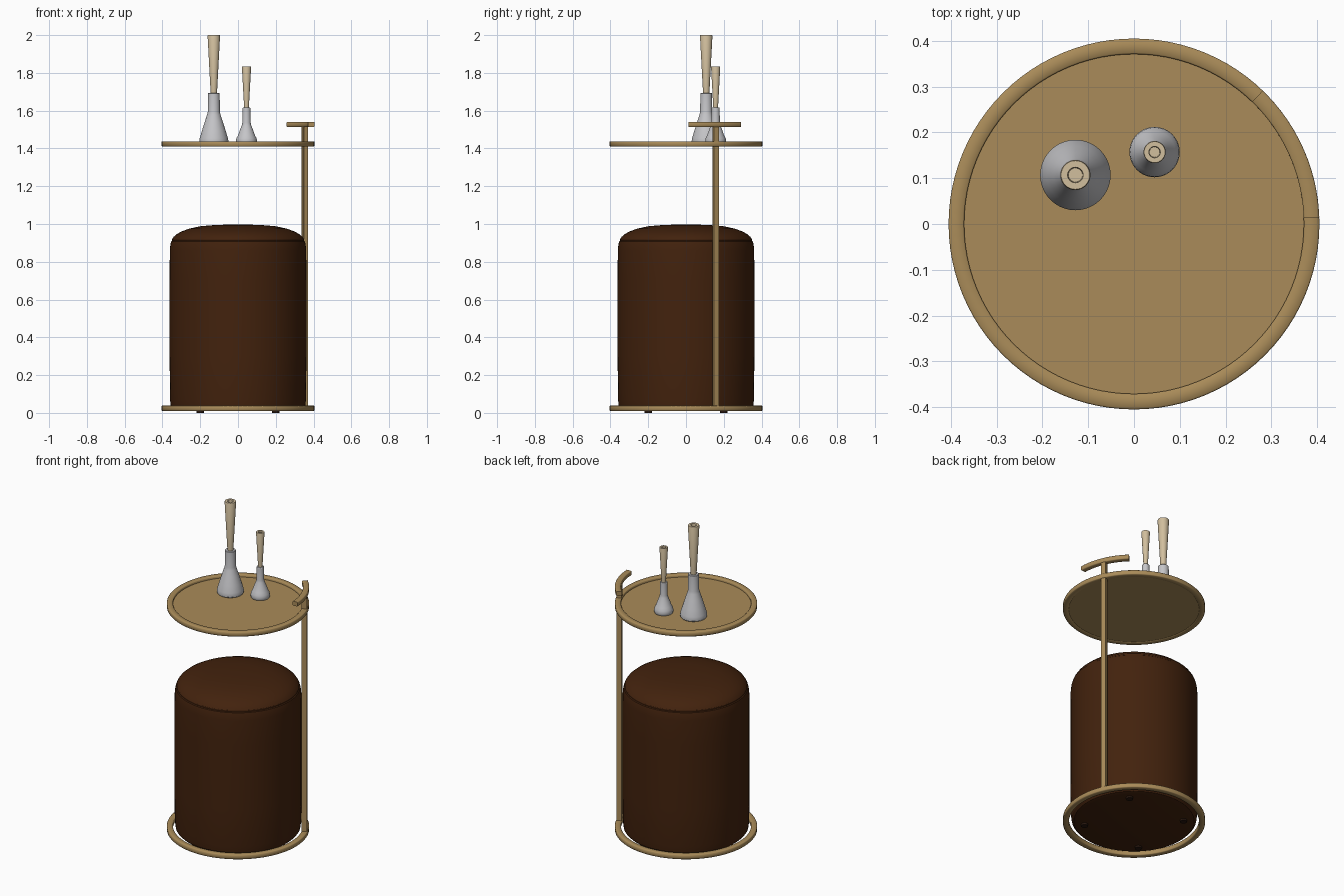
import bpy, bmesh
from math import radians, sin, cos, tau, ceil
from mathutils import Vector

if "Cube" in bpy.data.objects:
    bpy.data.objects.remove(bpy.data.objects["Cube"])


def material(name, rgb):
    mat = bpy.data.materials.new(name)
    mat.use_nodes = True
    mat.diffuse_color = (*rgb, 1)
    mat.node_tree.nodes["Principled BSDF"].inputs["Base Color"].default_value = (*rgb, 1)
    return mat


BRASS = material("brass", (0.40, 0.26, 0.10))
LEATHER = material("brown_leather", (0.055, 0.016, 0.004))
GREY = material("pale_grey", (0.56, 0.56, 0.58))
CREAM = material("cream_wood", (0.64, 0.52, 0.34))
BLACK = material("dark_rubber", (0.02, 0.008, 0.004))


def finish(name, bm, mat, angle=30):
    bmesh.ops.remove_doubles(bm, verts=bm.verts, dist=1e-5)
    bmesh.ops.recalc_face_normals(bm, faces=bm.faces)
    mesh = bpy.data.meshes.new(name)
    bm.to_mesh(mesh)
    bm.free()
    obj = bpy.data.objects.new(name, mesh)
    bpy.context.collection.objects.link(obj)
    mesh.materials.append(mat)
    bpy.ops.object.select_all(action='DESELECT')
    obj.select_set(True)
    bpy.context.view_layer.objects.active = obj
    bpy.ops.object.shade_smooth_by_angle(angle=radians(angle))
    return obj


def lathe(name, profile, mat, loc=(0, 0), steps=64):
    """Revolve an (r, z) profile that starts and ends on the axis."""
    bm = bmesh.new()
    verts = [bm.verts.new((r, 0, z)) for r, z in profile]
    edges = [bm.edges.new(pair) for pair in zip(verts, verts[1:])]
    bmesh.ops.spin(bm, geom=verts + edges, cent=(0, 0, 0), axis=(0, 0, 1),
                   angle=tau, steps=steps)
    obj = finish(name, bm, mat)
    obj.location = (*loc, 0)
    return obj


def arc_bar(name, r0, r1, z0, z1, mat, start=0, end=360):
    """Flat bar with softened edges, swept around the z axis."""
    b = 0.003
    section = [(r0 + b, z0), (r1 - b, z0), (r1, z0 + b), (r1, z1 - b),
               (r1 - b, z1), (r0 + b, z1), (r0, z1 - b), (r0, z0 + b)]
    closed = end - start == 360
    n = ceil((end - start) / 3.75)
    bm = bmesh.new()
    rings = []
    for i in range(n if closed else n + 1):
        a = radians(start + (end - start) * i / n)
        rings.append([bm.verts.new((r * cos(a), r * sin(a), z)) for r, z in section])
    pairs = list(zip(rings, rings[1:])) + ([(rings[-1], rings[0])] if closed else [])
    for p, q in pairs:
        for k in range(len(section)):
            m = (k + 1) % len(section)
            bm.faces.new((p[k], p[m], q[m], q[k]))
    if not closed:
        bm.faces.new(rings[0])
        bm.faces.new(rings[-1])
    return finish(name, bm, mat, 50)


# Frame: base ring, tray rim, post and curved handle
INNER, OUTER, POST_ANGLE = 0.371, 0.405, 24
arc_bar("base_ring", INNER, OUTER, 0.01, 0.038, BRASS)
arc_bar("tray_rim", INNER, OUTER, 1.41, 1.438, BRASS)
arc_bar("handle", INNER, OUTER, 1.513, 1.541, BRASS, POST_ANGLE - 22, POST_ANGLE + 22)
lathe("tray_plate", [(0, 1.412), (0.373, 1.412), (0.373, 1.424), (0, 1.424)], BRASS, steps=96)

bm = bmesh.new()
bmesh.ops.create_cube(bm, size=1)
bmesh.ops.scale(bm, vec=(0.03, 0.028, 1.5), verts=bm.verts)
bmesh.ops.bevel(bm, geom=[e for e in bm.edges if abs(e.verts[0].co.z - e.verts[1].co.z) > 1],
                offset=0.003, segments=2, affect='EDGES')
post = finish("post", bm, BRASS, 50)
a = radians(POST_ANGLE)
post.location = (0.387 * cos(a), 0.387 * sin(a), 0.77)
post.rotation_euler.z = a

# Pouf with domed top and a stitched groove at the shoulder
lathe("pouf", [(0, 0.012), (0.32, 0.012), (0.343, 0.018), (0.355, 0.032), (0.36, 0.07),
               (0.362, 0.3), (0.362, 0.7), (0.361, 0.86), (0.358, 0.892), (0.354, 0.908),
               (0.349, 0.912), (0.349, 0.916), (0.349, 0.92), (0.341, 0.932), (0.325, 0.946),
               (0.30, 0.96), (0.26, 0.975), (0.2, 0.988), (0.12, 0.995), (0, 0.998)],
      LEATHER, steps=80)
for i, (sx, sy) in enumerate([(1, 1), (-1, 1), (-1, -1), (1, -1)]):
    lathe(f"pouf_foot_{i + 1}", [(0, 0), (0.02, 0), (0.02, 0.014), (0, 0.014)], BLACK,
          (0.2 * sx, 0.2 * sy), 20)


# Bottles with flared stoppers
def bottle(name, loc, foot, neck, shoulder_z, neck_z, top_z, top_r):
    base = 1.424
    h = shoulder_z - base
    lathe(name + "_bottle", [
        (0, base), (foot * 0.93, base), (foot * 0.99, base + 0.006), (foot, base + 0.016),
        (foot * 0.97, base + 0.03), (foot * 0.82, base + h * 0.42),
        (foot * 0.62, base + h * 0.72), (neck * 1.12, base + h * 0.94), (neck, shoulder_z + 0.006),
        (neck * 0.97, neck_z - 0.003), (neck * 0.88, neck_z), (0, neck_z)], GREY, loc, 40)
    lathe(name + "_stopper", [
        (0, neck_z - 0.01), (top_r * 0.48, neck_z - 0.01), (top_r * 0.97, top_z - 0.004),
        (top_r * 0.92, top_z), (top_r * 0.5, top_z), (top_r * 0.45, top_z - 0.03),
        (0, top_z - 0.03)], CREAM, loc, 32)


bottle("large", (-0.128, 0.107), 0.077, 0.032, 1.588, 1.694, 2.0, 0.034)
bottle("small", (0.045, 0.157), 0.055, 0.022, 1.53, 1.616, 1.834, 0.025)
